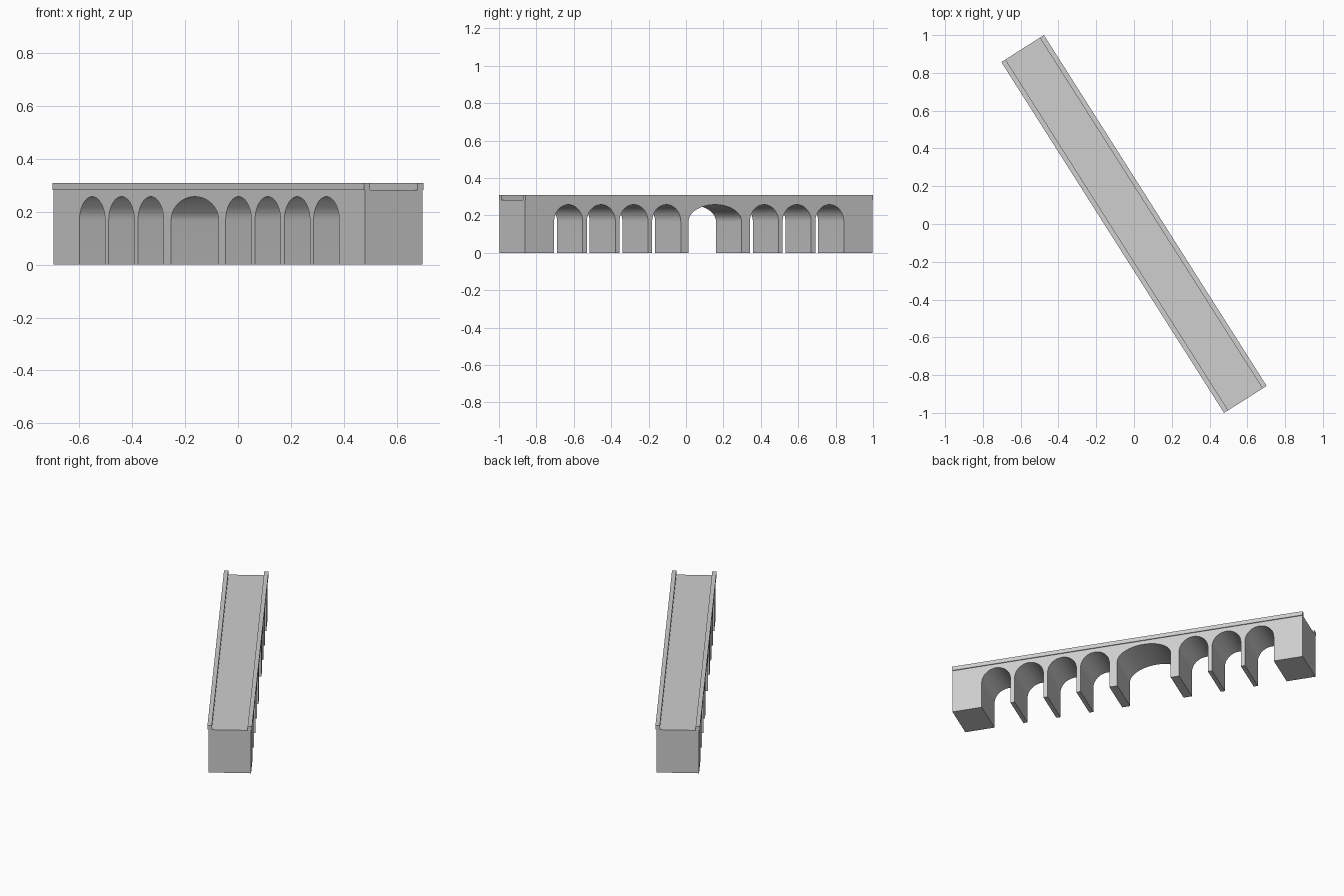
import bpy
import bmesh
from math import pi, cos, sin, radians

cube = bpy.data.objects.get("Cube")
if cube:
    bpy.data.objects.remove(cube, do_unlink=True)

HALF_LEN = 1.10       # along the bridge
HALF_BODY = 0.128     # body half width
HALF_TOP = 0.1335     # half width over the parapets
PARAPET = 0.026       # parapet thickness
DECK_Z, TOP_Z = 0.283, 0.309
SPRING_Z, RISE = 0.167, 0.0905
HEADING = radians(-57.59)
STEPS = 32

stone = bpy.data.materials.new("grey stone")
stone.use_nodes = True
colour = (0.62, 0.62, 0.62, 1)
stone.diffuse_color = colour
stone.node_tree.nodes["Principled BSDF"].inputs["Base Color"].default_value = colour


def extrude_outline(name, outline, y0, y1):
    """Extrude a side outline of (x, z) points across the bridge."""
    bm = bmesh.new()
    face = bm.faces.new([bm.verts.new((x, y0, z)) for x, z in outline])
    moved = bmesh.ops.extrude_face_region(bm, geom=[face])["geom"]
    verts = [v for v in moved if isinstance(v, bmesh.types.BMVert)]
    bmesh.ops.translate(bm, verts=verts, vec=(0, y1 - y0, 0))
    bmesh.ops.recalc_face_normals(bm, faces=bm.faces)
    mesh = bpy.data.meshes.new(name)
    bm.to_mesh(mesh)
    bm.free()
    mesh.materials.append(stone)
    obj = bpy.data.objects.new(name, mesh)
    obj.rotation_euler.z = HEADING
    bpy.context.collection.objects.link(obj)
    return obj


def arch(centre, half):
    """Opening outline from the ground up, over the crown and down again."""
    curve = [(centre - half * cos(pi * i / STEPS),
              SPRING_Z + RISE * sin(pi * i / STEPS)) for i in range(STEPS + 1)]
    return [(centre - half, 0)] + curve + [(centre + half, 0)]


# Small arches on both sides of one wide arch
small = 0.0905
pitch = 0.207
arches = [(-0.828 + pitch * i, small) for i in range(3)]
arches.append((-0.103, 0.168))
arches += [(0.205 + pitch * i, small) for i in range(4)]

# Arched body
outline = [(-HALF_LEN, 0)]
for centre, half in arches:
    outline += arch(centre, half)
outline += [(HALF_LEN, 0), (HALF_LEN, DECK_Z), (-HALF_LEN, DECK_Z)]
body = extrude_outline("bridge_body", outline, -HALF_BODY, HALF_BODY)

# Parapets, slightly overhanging the body
rail = [(-HALF_LEN, DECK_Z), (HALF_LEN, DECK_Z), (HALF_LEN, TOP_Z), (-HALF_LEN, TOP_Z)]
for side, name in ((-1, "right_parapet"), (1, "left_parapet")):
    extrude_outline(name, rail, side * HALF_TOP, side * (HALF_TOP - PARAPET))

# Smooth vaults with crisp edges
bpy.ops.object.select_all(action="DESELECT")
body.select_set(True)
bpy.context.view_layer.objects.active = body
bpy.ops.object.shade_smooth_by_angle(angle=radians(30))
